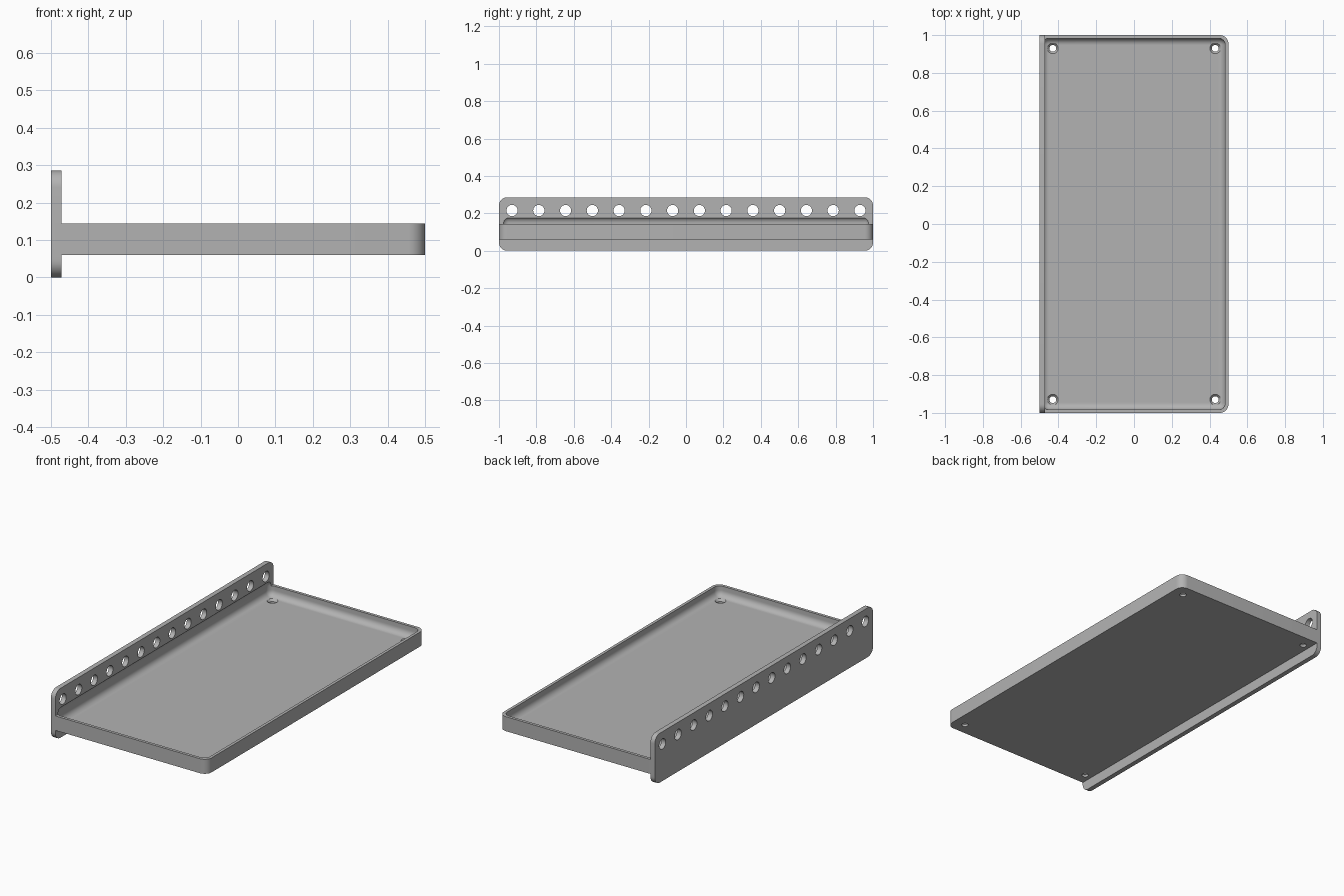
import bpy
import bmesh
from math import radians
from mathutils import Matrix, Vector

cube = bpy.data.objects.get("Cube")
if cube:
    bpy.data.objects.remove(cube, do_unlink=True)

grey = bpy.data.materials.new("plain grey")
grey.use_nodes = True
colour = (0.45, 0.45, 0.45, 1)
grey.diffuse_color = colour
grey.node_tree.nodes["Principled BSDF"].inputs["Base Color"].default_value = colour


def finish(bm, name):
    bmesh.ops.recalc_face_normals(bm, faces=bm.faces)
    mesh = bpy.data.meshes.new(name)
    bm.to_mesh(mesh)
    bm.free()
    mesh.materials.append(grey)
    obj = bpy.data.objects.new(name, mesh)
    bpy.context.collection.objects.link(obj)
    return obj


def rounded_box(name, low, high, radius, choose, segments=8):
    """Box between two corners, rounding the edges picked by choose."""
    low, high = Vector(low), Vector(high)
    bm = bmesh.new()
    bmesh.ops.create_cube(bm, size=1)
    bmesh.ops.scale(bm, vec=high - low, verts=bm.verts)
    bmesh.ops.translate(bm, vec=(low + high) / 2, verts=bm.verts)
    edges = [e for e in bm.edges if choose(e.verts[0].co, e.verts[1].co)]
    bmesh.ops.bevel(bm, geom=edges, offset=radius, segments=segments,
                    profile=0.5, affect='EDGES')
    return finish(bm, name)


def drills(name, centres, r_low, r_high, depth, turn=Matrix()):
    """Set of round cutters in one object."""
    bm = bmesh.new()
    for c in centres:
        bmesh.ops.create_cone(bm, cap_ends=True, segments=32, radius1=r_low,
                              radius2=r_high, depth=depth,
                              matrix=Matrix.Translation(c) @ turn)
    return finish(bm, name)


def combine(target, other, operation):
    mod = target.modifiers.new(operation.lower(), 'BOOLEAN')
    mod.object = other
    mod.operation = operation
    mod.solver = 'EXACT'
    bpy.context.view_layer.objects.active = target
    bpy.ops.object.modifier_apply(modifier=mod.name)
    bpy.data.objects.remove(other, do_unlink=True)


# Tray body, rounded at its two free corners
tray = rounded_box("tray_with_mounting_plate", (-0.49, -1, 0.06), (0.5, 1, 0.144), 0.045,
                   lambda a, b: a.x > 0 and b.x > 0 and abs(a.z - b.z) > 0.01)

# Upright mounting plate with rounded corners
plate = rounded_box("mounting_plate", (-0.5, -1, 0), (-0.472, 1, 0.286), 0.045,
                    lambda a, b: abs(a.x - b.x) > 0.01)
combine(tray, plate, 'UNION')

# Hollow with filleted edges, reaching slightly into the plate
hollow = rounded_box("hollow_cutter", (-0.485, -0.983, 0.085), (0.483, 0.983, 0.183),
                     0.035, lambda a, b: True)
combine(tray, hollow, 'DIFFERENCE')

# Row of holes through the plate
row = [(-0.486, -0.93 + i * 1.86 / 13, 0.215) for i in range(14)]
combine(tray, drills("plate_drill", row, 0.03, 0.03, 0.1,
                     Matrix.Rotation(radians(90), 4, 'Y')), 'DIFFERENCE')

# Countersunk screw holes in the floor corners
corners = [(x, y, 0.0725) for x in (-0.43, 0.43) for y in (-0.93, 0.93)]
combine(tray, drills("screw_drill", corners, 0.018, 0.018, 0.1), 'DIFFERENCE')
sinks = [(x, y, 0.08) for x, y, z in corners]
combine(tray, drills("countersink", sinks, 0.018, 0.03, 0.014), 'DIFFERENCE')

for obj in bpy.context.selected_objects:
    obj.select_set(False)
tray.select_set(True)
bpy.context.view_layer.objects.active = tray
bpy.ops.object.shade_smooth_by_angle(angle=radians(30))
